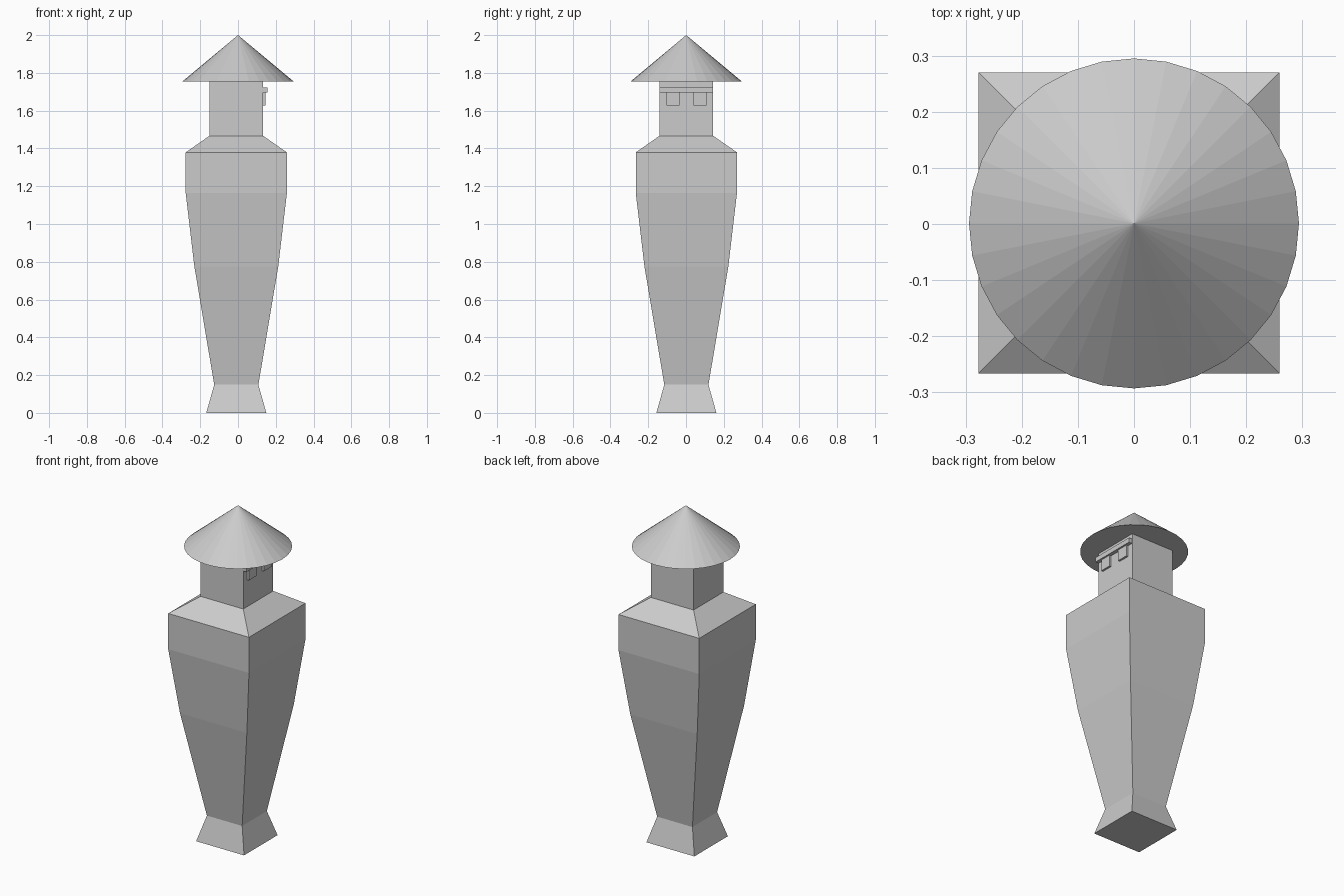
import bpy, bmesh
from mathutils import Matrix, Vector

if "Cube" in bpy.data.objects:
    bpy.data.objects.remove(bpy.data.objects["Cube"])

CX, CY = -0.009, 0.002  # axis of the square body


def new_object(name, bm):
    bmesh.ops.recalc_face_normals(bm, faces=bm.faces)
    mesh = bpy.data.meshes.new(name)
    bm.to_mesh(mesh)
    bm.free()
    obj = bpy.data.objects.new(name, mesh)
    bpy.context.collection.objects.link(obj)
    return obj


def square_loft(name, profile):
    """Closed square column through (half width, height) pairs."""
    bm = bmesh.new()
    rings = [[bm.verts.new((CX + sx * h, CY + sy * h, z))
              for sx, sy in ((-1, -1), (1, -1), (1, 1), (-1, 1))]
             for h, z in profile]
    for low, high in zip(rings, rings[1:]):
        for i in range(4):
            j = (i + 1) % 4
            bm.faces.new((low[i], low[j], high[j], high[i]))
    bm.faces.new(rings[0][::-1])
    bm.faces.new(rings[-1])
    return new_object(name, bm)


def box(name, low, high):
    low, high = Vector(low), Vector(high)
    bm = bmesh.new()
    bmesh.ops.create_cube(bm, size=1)
    bmesh.ops.scale(bm, vec=high - low, verts=bm.verts)
    bmesh.ops.translate(bm, vec=(low + high) / 2, verts=bm.verts)
    return new_object(name, bm)


# Flared foot, tapering torso, sloped shoulders and square head
square_loft("body", [(0.159, 0), (0.117, 0.149), (0.222, 0.775), (0.268, 1.165),
                     (0.268, 1.379), (0.142, 1.467), (0.142, 1.756)])

# Conical hat
bm = bmesh.new()
bmesh.ops.create_cone(bm, cap_ends=True, segments=32, radius1=0.294, radius2=0,
                      depth=0.245, matrix=Matrix.Translation((0, 0.001, 1.8775)))
new_object("hat", bm)

# Brow bar and two eye plates on the +x face of the head
box("brow_bar", (0.132, -0.140, 1.695), (0.155, 0.143, 1.723))
for side, y in (("right", -0.069), ("left", 0.074)):
    box(side + "_eye", (0.130, y - 0.035, 1.628), (0.145, y + 0.035, 1.696))
